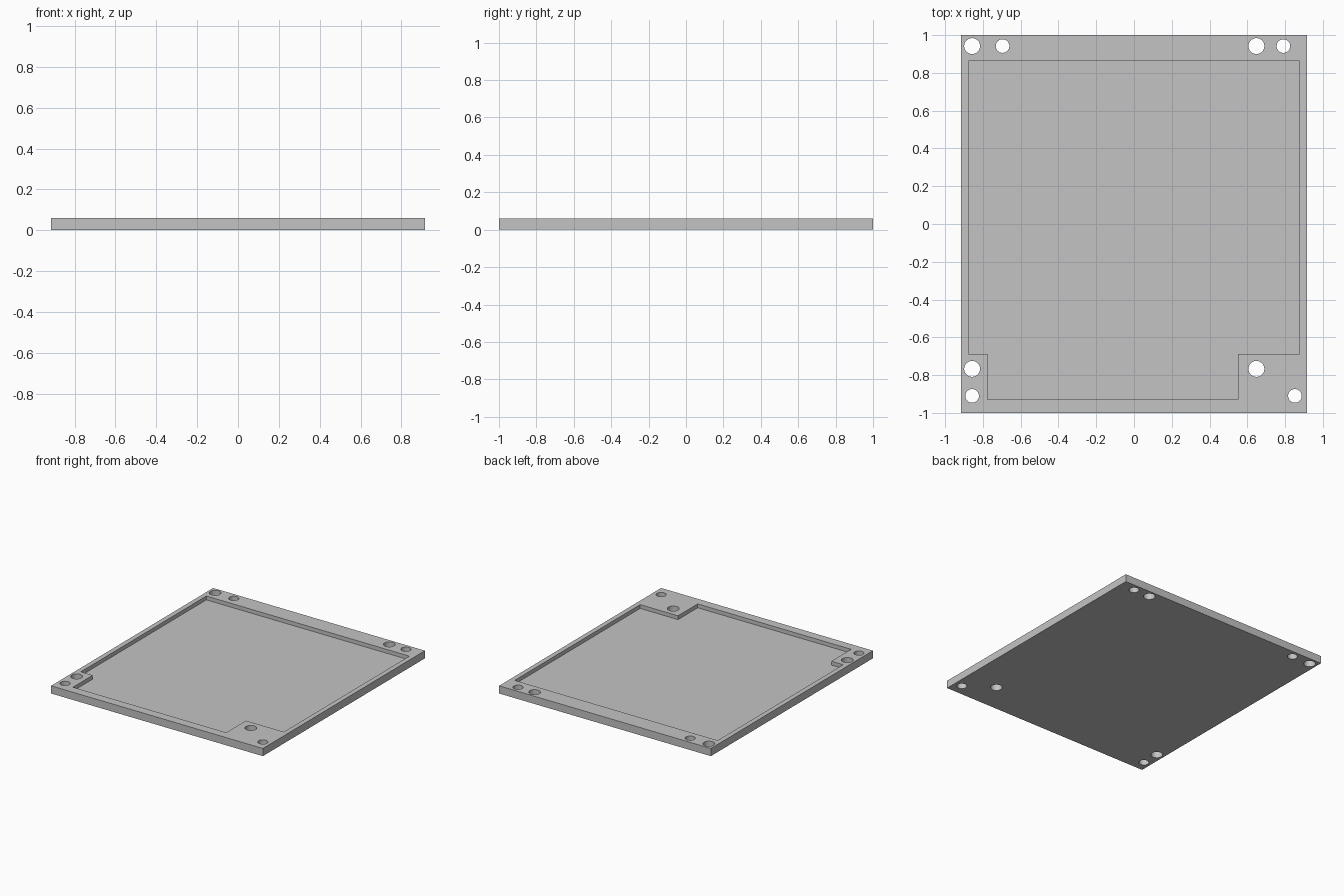
import bpy
import bmesh

default_cube = bpy.data.objects.get("Cube")
if default_cube:
    bpy.data.objects.remove(default_cube, do_unlink=True)

HALF_X, HALF_Y, THICK = 0.915, 1.0, 0.06
FLOOR = 0.03          # height of the pocket floor
LARGE, SMALL = 0.042, 0.036

grey = bpy.data.materials.new("plain grey")
grey.use_nodes = True
grey.diffuse_color = (0.55, 0.55, 0.55, 1)
grey.node_tree.nodes["Principled BSDF"].inputs["Base Color"].default_value = grey.diffuse_color


def prism(name, outline, z0, z1):
    """Extrude a flat counter-clockwise outline from z0 to z1."""
    bm = bmesh.new()
    base = bm.faces.new([bm.verts.new((x, y, z0)) for x, y in outline])
    top = bmesh.ops.extrude_face_region(bm, geom=[base])["geom"]
    moved = [v for v in top if isinstance(v, bmesh.types.BMVert)]
    bmesh.ops.translate(bm, vec=(0, 0, z1 - z0), verts=moved)
    bmesh.ops.recalc_face_normals(bm, faces=bm.faces)
    mesh = bpy.data.meshes.new(name)
    bm.to_mesh(mesh)
    bm.free()
    mesh.materials.append(grey)
    obj = bpy.data.objects.new(name, mesh)
    bpy.context.collection.objects.link(obj)
    return obj


def cut(target, cutter):
    """Subtract the cutter, then remove it."""
    bpy.context.view_layer.objects.active = target
    mod = target.modifiers.new(cutter.name, "BOOLEAN")
    mod.operation = "DIFFERENCE"
    mod.solver = "EXACT"
    mod.object = cutter
    bpy.ops.object.modifier_apply(modifier=mod.name)
    bpy.data.objects.remove(cutter, do_unlink=True)


# Base plate
plate = prism("tray_plate", [(-HALF_X, -HALF_Y), (HALF_X, -HALF_Y),
                             (HALF_X, HALF_Y), (-HALF_X, HALF_Y)], 0, THICK)

# Shallow pocket, stepped in around the two front corner pads
pocket = [(-0.775, -0.93), (0.55, -0.93), (0.55, -0.687), (0.877, -0.687),
          (0.877, 0.862), (-0.877, 0.862), (-0.877, -0.687), (-0.775, -0.687)]
cut(plate, prism("pocket_cutter", pocket, FLOOR, THICK + 0.1))

# Through holes: x, y, radius
holes = [(-0.857, 0.942, LARGE), (0.648, 0.942, LARGE),
         (-0.857, -0.767, LARGE), (0.648, -0.767, LARGE),
         (-0.696, 0.942, SMALL), (0.791, 0.942, SMALL),
         (-0.857, -0.91, SMALL), (0.852, -0.91, SMALL)]
for x, y, radius in holes:
    bpy.ops.mesh.primitive_cylinder_add(vertices=48, radius=radius, depth=0.3,
                                        location=(x, y, THICK / 2))
    drill = bpy.context.object
    drill.name = "hole_cutter"
    drill.data.materials.append(grey)
    cut(plate, drill)

# Smooth hole walls, crisp edges elsewhere
bpy.ops.object.select_all(action="DESELECT")
plate.select_set(True)
bpy.context.view_layer.objects.active = plate
bpy.ops.object.shade_smooth_by_angle()
